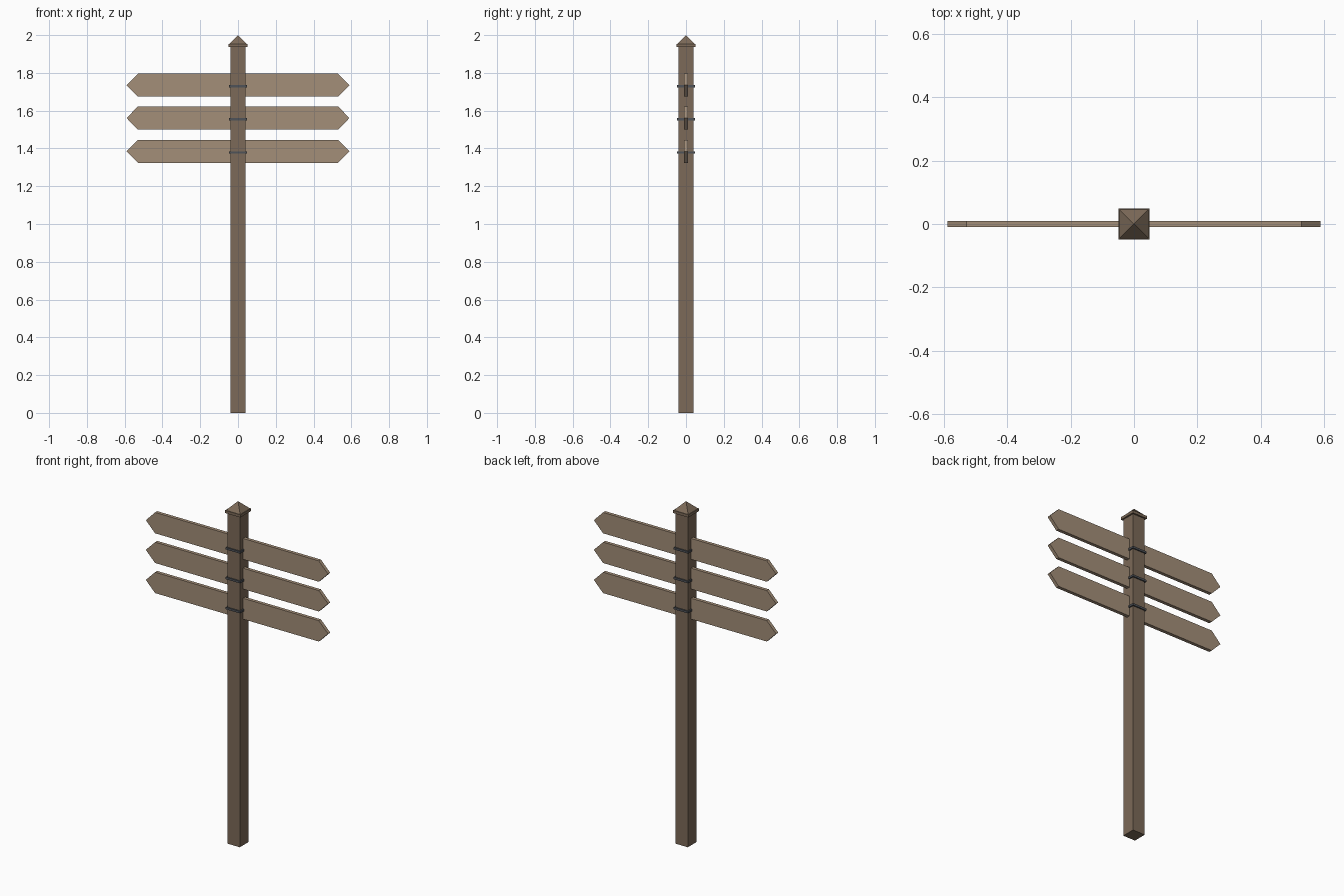
import bpy, bmesh

if "Cube" in bpy.data.objects:
    bpy.data.objects.remove(bpy.data.objects["Cube"])


def material(name, rgb):
    lin = [((c / 255 + 0.055) / 1.055) ** 2.4 for c in rgb]
    m = bpy.data.materials.new(name)
    m.diffuse_color = (*lin, 1)
    m.use_nodes = True
    m.node_tree.nodes["Principled BSDF"].inputs["Base Color"].default_value = m.diffuse_color
    return m


post_wood = material("dark post wood", (124, 106, 88))
board_wood = material("light board wood", (163, 142, 120))
metal = material("dark metal", (78, 82, 88))


def add_object(name, bm, mat):
    bmesh.ops.recalc_face_normals(bm, faces=bm.faces)
    mesh = bpy.data.meshes.new(name)
    bm.to_mesh(mesh)
    bm.free()
    mesh.materials.append(mat)
    ob = bpy.data.objects.new(name, mesh)
    bpy.context.collection.objects.link(ob)
    return ob


def square_column(name, sections, mat):
    """Stack square sections given as (half width, z); zero width makes a tip."""
    bm = bmesh.new()
    rings = []
    for h, z in sections:
        corners = [(-h, -h), (h, -h), (h, h), (-h, h)]
        rings.append([bm.verts.new((x, y, z)) for x, y in corners])
    for a, b in zip(rings, rings[1:]):
        for i in range(4):
            j = (i + 1) % 4
            bm.faces.new((a[i], a[j], b[j], b[i]))
    bm.faces.new(rings[0])
    bm.faces.new(rings[-1])
    bmesh.ops.remove_doubles(bm, verts=bm.verts, dist=1e-5)
    return add_object(name, bm, mat)


def pointed_board(name, side, z):
    """Flat arrow board running from inside the post to a blunt point."""
    half, thick = 0.061, 0.01
    profile = [(0.03, -half), (0.53, -half), (0.59, 0), (0.53, half), (0.03, half)]
    bm = bmesh.new()
    face = bm.faces.new([bm.verts.new((side * x, -thick, z + dz)) for x, dz in profile])
    out = bmesh.ops.extrude_face_region(bm, geom=[face])
    verts = [v for v in out["geom"] if isinstance(v, bmesh.types.BMVert)]
    bmesh.ops.translate(bm, verts=verts, vec=(0, 2 * thick, 0))
    return add_object(name, bm, board_wood)


# Post and pyramid cap
square_column("post", [(0.04, 0), (0.04, 1.94)], post_wood)
square_column("post_cap", [(0.049, 1.936), (0.049, 1.952), (0.046, 1.952), (0, 2.0)], post_wood)

# Three pairs of boards, each with a metal band around the post
for n, z in enumerate((1.385, 1.561, 1.735), 1):
    pointed_board(f"board_right_{n}", 1, z)
    pointed_board(f"board_left_{n}", -1, z)
    zb = z - 0.006
    square_column(f"band_{n}", [(0.047, zb - 0.006), (0.047, zb + 0.006)], metal)
